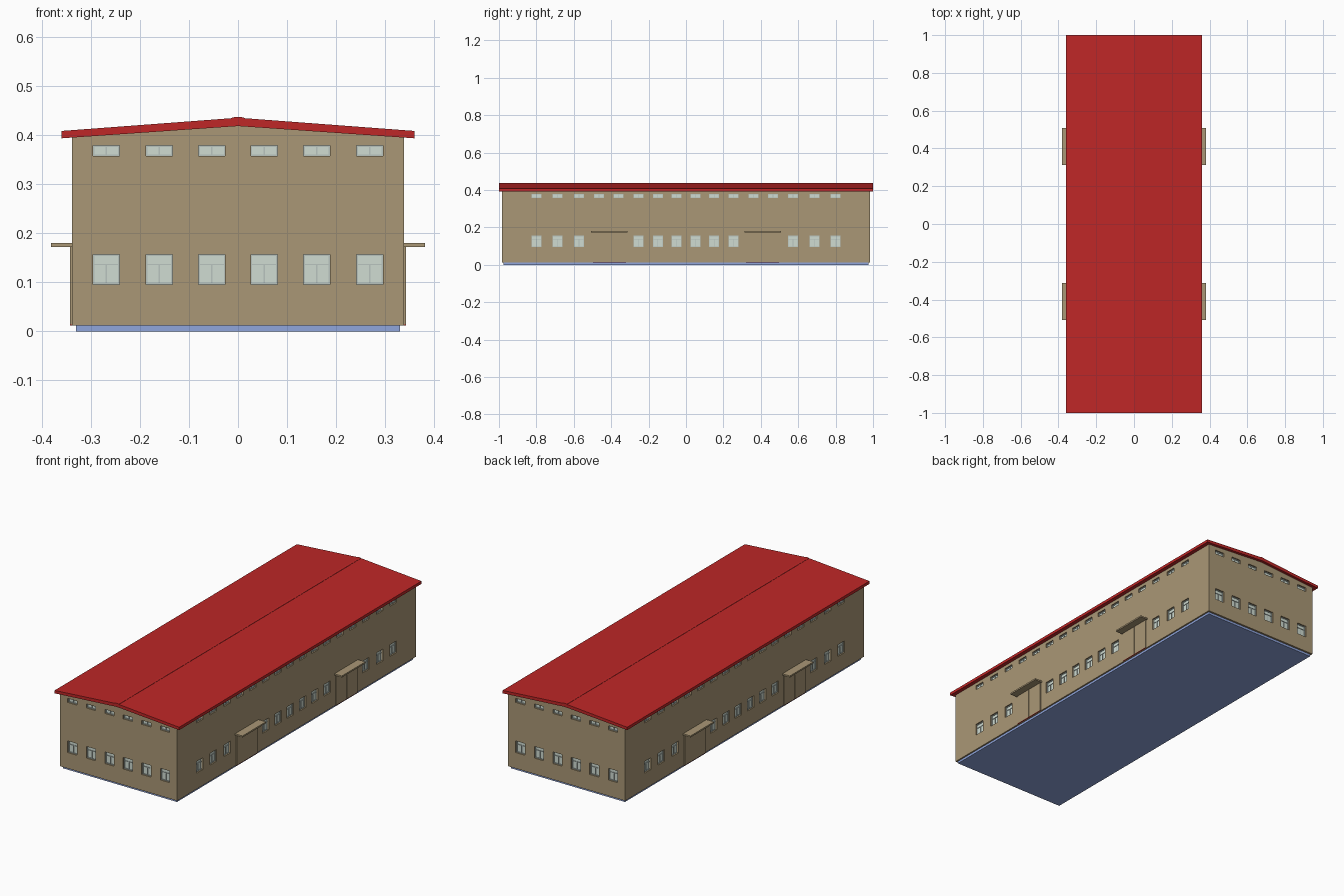
import bpy, bmesh

if "Cube" in bpy.data.objects:
    bpy.data.objects.remove(bpy.data.objects["Cube"])

def material(name, r, g, b):
    m = bpy.data.materials.new(name)
    m.diffuse_color = (r, g, b, 1)
    m.use_nodes = True
    m.node_tree.nodes["Principled BSDF"].inputs["Base Color"].default_value = m.diffuse_color
    return m

TAN = material("tan_wall", 0.40, 0.31, 0.18)
RED = material("red_roof", 0.52, 0.02, 0.02)
GLASS = material("pale_glass", 0.63, 0.72, 0.65)
FRAME = material("frame_grey", 0.48, 0.55, 0.52)
BLUE = material("blue_slab", 0.28, 0.38, 0.72)

WX, WY, BASE = 0.338, 0.985, 0.012   # wall half width, half length, wall bottom


def finish(name, bm, mat):
    bmesh.ops.recalc_face_normals(bm, faces=bm.faces)
    me = bpy.data.meshes.new(name)
    bm.to_mesh(me)
    bm.free()
    if mat:
        me.materials.append(mat)
    ob = bpy.data.objects.new(name, me)
    bpy.context.collection.objects.link(ob)
    return ob


def boxes(name, extents, mat):
    """One object made of boxes given as (low corner, high corner)."""
    bm = bmesh.new()
    for lo, hi in extents:
        vs = bmesh.ops.create_cube(bm, size=1)["verts"]
        for v in vs:
            v.co = [(a + b) / 2 + c * abs(b - a) for a, b, c in zip(lo, hi, v.co)]
    return finish(name, bm, mat)


def prism(name, profile, half_len, mat):
    """Extrude an x-z profile along y."""
    bm = bmesh.new()
    f = bm.faces.new([bm.verts.new((x, -half_len, z)) for x, z in profile])
    ext = bmesh.ops.extrude_face_region(bm, geom=[f])["geom"]
    for v in ext:
        if isinstance(v, bmesh.types.BMVert):
            v.co.y = half_len
    return finish(name, bm, mat)


def on_wall(side, u0, u1, d0, d1, z0, z1):
    """Box on a wall: u along it, d outward from its face."""
    if side in ("front", "back"):
        s = -1 if side == "front" else 1
        return (u0, s * (WY + d0), z0), (u1, s * (WY + d1), z1)
    s = -1 if side == "left" else 1
    return (s * (WX + d0), u0, z0), (s * (WX + d1), u1, z1)


# Floor slab, gabled walls, roof and ridge cap
boxes("floor_slab", [((-0.33, -0.975, 0), (0.33, 0.975, BASE + 0.001))], BLUE)
walls = prism("walls", [(-WX, BASE), (WX, BASE), (WX, 0.396), (0, 0.419), (-WX, 0.396)], WY, TAN)
prism("roof", [(-0.36, 0.393), (0, 0.418), (0.36, 0.393), (0.36, 0.408),
               (0, 0.435), (-0.36, 0.408)], 1.0, RED)
prism("ridge_cap", [(-0.012, 0.432), (0.012, 0.432), (0.012, 0.4355), (0, 0.437),
                    (-0.012, 0.4355)], 1.0, RED)

# Window layout: (wall, centre along wall, bottom, top)
end_u = [0.053, 0.160, 0.268]
low_u = [0.05, 0.15, 0.255, 0.572, 0.686, 0.80]
high_u = low_u + [0.36, 0.465]
low, high = [], []
for s in (-1, 1):
    for side in ("front", "back"):
        low += [(side, s * u, 0.095, 0.156) for u in end_u]
        high += [(side, s * u, 0.357, 0.378) for u in end_u]
    for side in ("left", "right"):
        low += [(side, s * u, 0.095, 0.156) for u in low_u]
        high += [(side, s * u, 0.357, 0.378) for u in high_u]

# Window reveals, panes and frames
W, D, T = 0.027, 0.012, 0.003
cuts, panes, bars = [], [], []
for side, u, z0, z1 in low + high:
    cuts.append(on_wall(side, u - W, u + W, -D, 0.02, z0, z1))
    panes.append(on_wall(side, u - W, u + W, -D - 0.002, -D + 0.002, z0, z1))
    f = (-D, -D + 0.005)
    bars.append(on_wall(side, u - W, u - W + T, *f, z0, z1))
    bars.append(on_wall(side, u + W - T, u + W, *f, z0, z1))
    bars.append(on_wall(side, u - W, u + W, *f, z0, z0 + T))
    bars.append(on_wall(side, u - W, u + W, *f, z1 - T, z1))
    zt = z1
    if z1 < 0.2:
        zt = z0 + 0.041
        bars.append(on_wall(side, u - W, u + W, *f, zt - T / 2, zt + T / 2))
    bars.append(on_wall(side, u - T / 2, u + T / 2, *f, z0, zt))

cutter = boxes("window_cutter", cuts, None)
cutter.hide_render = True
mod = walls.modifiers.new("openings", "BOOLEAN")
mod.operation, mod.object, mod.solver = "DIFFERENCE", cutter, "EXACT"
bpy.context.view_layer.objects.active = walls
bpy.ops.object.modifier_apply(modifier=mod.name)
bpy.data.objects.remove(cutter)
boxes("window_panes", panes, GLASS)
boxes("window_frames", bars, FRAME)

# Double doors with red thresholds and canopies on both long sides
leaves, sills, canopies = [], [], []
for side in ("left", "right"):
    for c in (-0.41, 0.41):
        for a, b in ((-0.088, -0.001), (0.001, 0.088)):
            leaves.append(on_wall(side, c + a, c + b, -0.004, 0.004, BASE + 0.002, 0.172))
        sills.append(on_wall(side, c - 0.088, c + 0.088, -0.004, 0.004, BASE, BASE + 0.002))
        canopies.append(on_wall(side, c - 0.097, c + 0.097, -0.004, 0.043, 0.172, 0.180))
boxes("door_leaves", leaves, TAN)
boxes("door_thresholds", sills, RED)
boxes("door_canopies", canopies, TAN)
